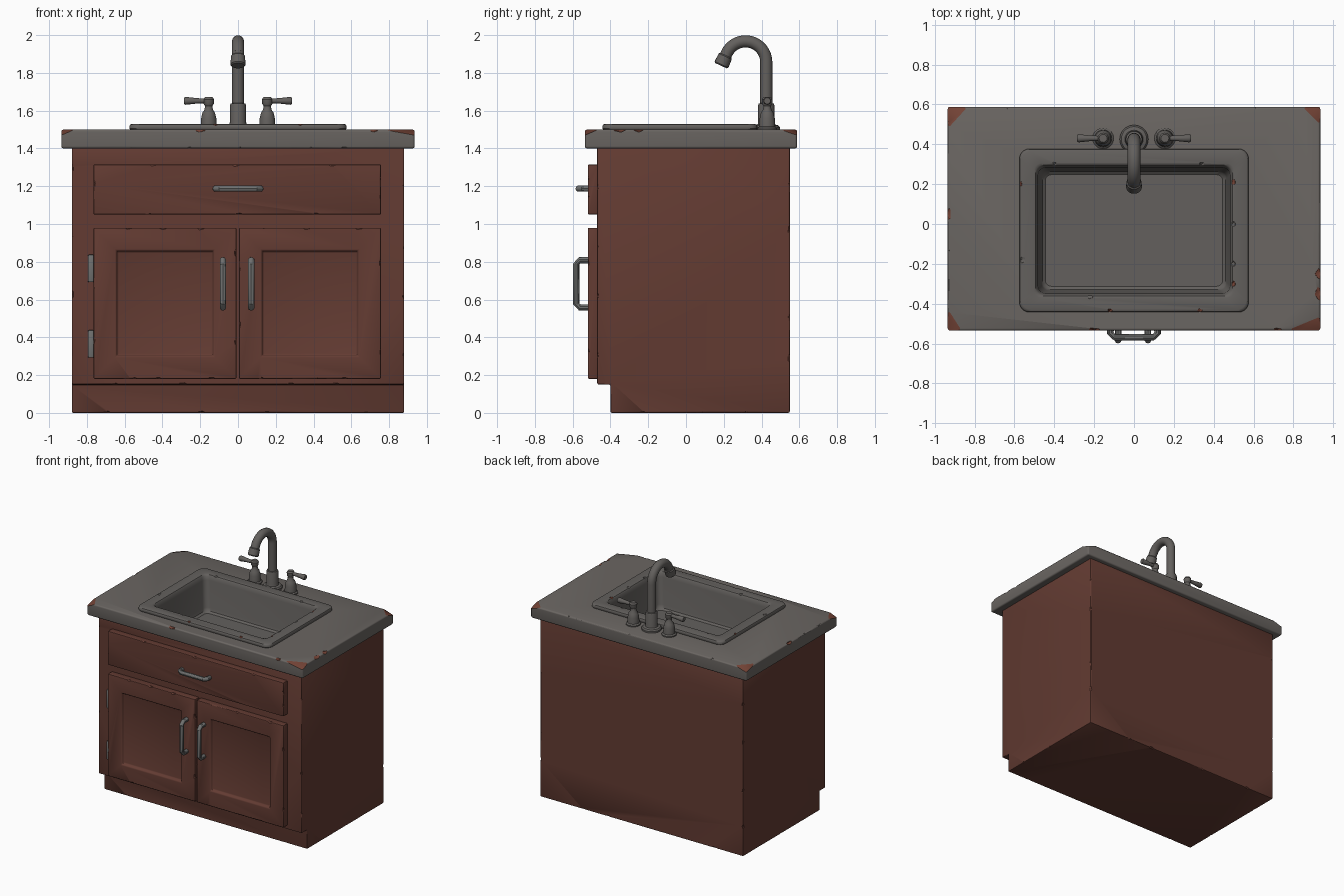
import bpy, bmesh, math, random
from mathutils import Vector, Matrix

if "Cube" in bpy.data.objects:
    bpy.data.objects.remove(bpy.data.objects["Cube"])

random.seed(4)


def material(name, rgb):
    m = bpy.data.materials.new(name)
    m.diffuse_color = (*rgb, 1)
    m.use_nodes = True
    m.node_tree.nodes["Principled BSDF"].inputs["Base Color"].default_value = m.diffuse_color
    return m


WOOD = material("red_brown_wood", (0.125, 0.044, 0.032))
STONE = material("worn_grey_stone", (0.145, 0.132, 0.122))
RUST = material("exposed_rust_brown", (0.170, 0.055, 0.036))
STEEL = material("dull_steel", (0.125, 0.117, 0.110))
PULL = material("blue_grey_metal", (0.160, 0.163, 0.160))


def make(name, bm, mats, bevel=0, segments=2, cutter=None):
    """Turn a bmesh into an object, bevel it, cut the chips and shade it."""
    bmesh.ops.recalc_face_normals(bm, faces=bm.faces[:])
    me = bpy.data.meshes.new(name)
    bm.to_mesh(me)
    bm.free()
    ob = bpy.data.objects.new(name, me)
    bpy.context.collection.objects.link(ob)
    for m in mats:
        me.materials.append(m)
    if bevel:
        b = ob.modifiers.new("soft_edges", 'BEVEL')
        b.width, b.segments, b.limit_method = bevel, segments, 'ANGLE'
    if cutter:
        tool = make(name + "_cutter", cutter, mats)
        tool.hide_render = True
        c = ob.modifiers.new("chips", 'BOOLEAN')
        c.operation, c.solver, c.object = 'DIFFERENCE', 'EXACT', tool
        c.use_self = True
    if ob.modifiers:
        dg = bpy.context.evaluated_depsgraph_get()
        dg.update()
        new = bpy.data.meshes.new_from_object(ob.evaluated_get(dg))
        ob.modifiers.clear()
        ob.data = new
    if cutter:
        bpy.data.objects.remove(tool)
    ob.data.shade_smooth()
    ob.data.set_sharp_from_angle(angle=math.radians(35))
    return ob


def box(bm, x0, x1, y0, y1, z0, z1):
    mat = Matrix.Translation(((x0 + x1) / 2, (y0 + y1) / 2, (z0 + z1) / 2)) \
        @ Matrix.Diagonal((x1 - x0, y1 - y0, z1 - z0, 1))
    return bmesh.ops.create_cube(bm, size=1, matrix=mat)['verts']


def chip(bm, p, size, index=0):
    """A small rough lump used to knock a notch out of an edge."""
    rot = Matrix.Rotation(random.uniform(0, 0.5), 4, Vector((1, 1, 1)))
    mat = Matrix.Translation(p) @ Matrix.Diagonal((*size, 1)) @ rot
    vs = bmesh.ops.create_icosphere(bm, subdivisions=1, radius=1, matrix=mat)['verts']
    for f in {f for v in vs for f in v.link_faces}:
        f.material_index = index


def edge_chips(bm, a, b, out, count):
    """Random notches along the edge a-b, pushed outward along out."""
    a, b, out = Vector(a), Vector(b), Vector(out)
    d = (b - a).normalized()
    for i in range(count):
        p = a.lerp(b, (i + random.uniform(0.25, 0.75)) / count)
        size = [0.013 + 0.016 * abs(c) + random.uniform(0, 0.006) for c in d]
        chip(bm, p + out * 0.005, size)


def corner_chip(bm, x, y, z, a, b, d, e=0.01):
    """A tetrahedron that slices off one upper corner."""
    sx, sy = math.copysign(1, x), math.copysign(1, y)
    k = 1 + e / a + e / b + e / d
    o = Vector((x + sx * e, y + sy * e, z + e))
    vs = [bm.verts.new(o + Vector(q)) for q in
          ((0, 0, 0), (-sx * k * a, 0, 0), (0, -sy * k * b, 0), (0, 0, -k * d))]
    for t in ((0, 1, 2), (0, 1, 3), (0, 2, 3), (1, 2, 3)):
        bm.faces.new([vs[i] for i in t]).material_index = 1


def loft(bm, rings):
    rings = [[bm.verts.new(p) for p in r] for r in rings]
    n = len(rings[0])
    for r, s in zip(rings, rings[1:]):
        for i in range(n):
            bm.faces.new((r[i], r[(i + 1) % n], s[(i + 1) % n], s[i]))
    bm.faces.new(rings[0])
    bm.faces.new(rings[-1])


def tube(bm, pts, radii, axis, n=16):
    """Sweep a circle along a planar path whose plane normal is axis."""
    pts, axis, rings = [Vector(p) for p in pts], Vector(axis), []
    for i, p in enumerate(pts):
        t = (pts[min(i + 1, len(pts) - 1)] - pts[max(i - 1, 0)]).normalized()
        side = axis.cross(t)
        rings.append([p + radii[i] * (math.cos(u) * side + math.sin(u) * axis)
                      for u in (2 * math.pi * k / n for k in range(n))])
    loft(bm, rings)


def lathe(bm, x, y, profile, n=20):
    tube(bm, [(x, y, z) for r, z in profile], [r for r, z in profile], (1, 0, 0), n)


# Cabinet body with the toe kick step, hollowed for the basin
bm = bmesh.new()
side = [(-0.40, 0), (0.55, 0), (0.55, 1.41), (-0.47, 1.41), (-0.47, 0.15), (-0.40, 0.15)]
loft(bm, [[(x, y, z) for y, z in side] for x in (-0.88, 0.88)])
cut = bmesh.new()
box(cut, -0.52, 0.52, -0.39, 0.325, 1.2, 1.5)
for s in (-1, 1):
    edge_chips(cut, (s * 0.88, -0.47, 0.2), (s * 0.88, -0.47, 1.38), (s, -1, 0), 4)
    edge_chips(cut, (s * 0.88, 0.55, 0.1), (s * 0.88, 0.55, 1.38), (s, 1, 0), 4)
    edge_chips(cut, (s * 0.88, -0.3, 0), (s * 0.88, 0.5, 0), (s, 0, -1), 3)
edge_chips(cut, (-0.8, -0.40, 0), (0.8, -0.40, 0), (0, -1, -1), 4)
edge_chips(cut, (-0.8, -0.47, 0.15), (0.8, -0.47, 0.15), (0, -1, -1), 4)
edge_chips(cut, (-0.8, 0.55, 0), (0.8, 0.55, 0), (0, 1, -1), 4)
make("cabinet_body", bm, [WOOD], 0.008, 2, cut)

# Countertop with basin hole, rusty corners and chipped edges
bm = bmesh.new()
box(bm, -0.935, 0.935, -0.535, 0.588, 1.40, 1.50)
cut = bmesh.new()
box(cut, -0.52, 0.52, -0.39, 0.325, 1.3, 1.6)
for x, y, a, b in ((-0.935, 0.588, 0.10, 0.11), (0.935, 0.588, 0.09, 0.09),
                   (-0.935, -0.535, 0.07, 0.11), (0.935, -0.535, 0.17, 0.07)):
    corner_chip(cut, x, y, 1.50, a, b, 0.03)
for x, y, sx, sy in ((-0.935, 0.05, 0.02, 0.04), (0.935, -0.25, 0.03, 0.03),
                     (0.935, -0.35, 0.03, 0.04), (-0.2, -0.535, 0.04, 0.015),
                     (0.72, -0.535, 0.03, 0.015)):
    chip(cut, (x, y, 1.505), (sx, sy, 0.02), 1)
edge_chips(cut, (-0.8, -0.535, 1.40), (0.8, -0.535, 1.40), (0, -1, -1), 5)
edge_chips(cut, (-0.8, 0.588, 1.50), (0.8, 0.588, 1.50), (0, 1, 1), 3)
edge_chips(cut, (-0.935, -0.35, 1.50), (-0.935, -0.05, 1.50), (-1, 0, 1), 2)
make("countertop", bm, [STONE, RUST], 0.012, 3, cut)

# Sink: rounded rectangles lofted from the underside over the rim to the floor
def rounded(hx, z, r):
    hy, out = hx - 0.165, []
    for k, (sx, sy) in enumerate(((1, 1), (-1, 1), (-1, -1), (1, -1))):
        for j in range(6):
            u = math.pi / 2 * (k + j / 5)
            out.append((sx * (hx - r) + r * math.cos(u),
                        -0.0325 + sy * (hy - r) + r * math.sin(u), z))
    return out


bm = bmesh.new()
loft(bm, [rounded(*s) for s in (
    (0.480, 1.235, 0.04), (0.505, 1.26, 0.05), (0.508, 1.497, 0.05), (0.570, 1.497, 0.05),
    (0.575, 1.505, 0.05), (0.575, 1.518, 0.05), (0.571, 1.526, 0.05), (0.562, 1.530, 0.045),
    (0.503, 1.530, 0.04), (0.494, 1.527, 0.04), (0.488, 1.518, 0.04), (0.482, 1.49, 0.04),
    (0.466, 1.285, 0.04), (0.460, 1.262, 0.04), (0.445, 1.25, 0.03))])
cut = bmesh.new()
for x, y, m in ((0.495, 0.21, 1), (0.495, 0.0, 0), (0.495, -0.2, 0), (0.495, -0.3, 1),
                (-0.575, 0.2, 1), (-0.56, -0.18, 0), (-0.12, -0.44, 1), (0.33, -0.44, 1),
                (-0.22, -0.36, 0), (0.34, 0.295, 0), (-0.4, 0.295, 0)):
    chip(cut, (x, y, 1.534), (0.018, 0.018, 0.014), m)
make("sink_basin", bm, [STEEL, RUST], 0, 0, cut)


# Door and drawer fronts
def front(name, x0, x1, z0, z1, panel):
    bm = bmesh.new()
    box(bm, x0, x1, -0.52, -0.46, z0, z1)
    bm.faces.ensure_lookup_table()
    face = [f for f in bm.faces if f.calc_center_median().y < -0.51]
    if panel:
        bmesh.ops.inset_region(bm, faces=face, thickness=0.12, use_even_offset=True)
        bmesh.ops.inset_region(bm, faces=face, thickness=0.007, depth=-0.022,
                               use_even_offset=True)
    cut = bmesh.new()
    for z, s in ((z0, -1), (z1, 1)):
        edge_chips(cut, (x0 + 0.05, -0.52, z), (x1 - 0.05, -0.52, z), (0, -1, s), 3)
    for x, s in ((x0, -1), (x1, 1)):
        edge_chips(cut, (x, -0.52, z0 + 0.04), (x, -0.52, z1 - 0.04), (s, -1, 0), 2)
    make(name, bm, [WOOD], 0.007, 2, cut)


front("drawer_front", -0.765, 0.757, 1.05, 1.315, False)
front("left_door", -0.765, -0.008, 0.18, 0.98, True)
front("right_door", 0.005, 0.757, 0.18, 0.98, True)


# Pull handles: a bar bent back into the front at both ends
def pull(name, centre, half, along, out_y):
    c, d = Vector(centre), Vector(along)
    path = [(-half, -0.50), (-half, out_y + 0.02), (-half + 0.02, out_y)]
    path += [(-a, y) for a, y in reversed(path)]
    bm = bmesh.new()
    tube(bm, [c + d * a + Vector((0, y, 0)) for a, y in path], [0.017] * 6,
         d.cross(Vector((0, 1, 0))), 10)
    make(name, bm, [PULL])


pull("left_door_handle", (-0.08, 0, 0.683), 0.125, (0, 0, 1), -0.582)
pull("right_door_handle", (0.07, 0, 0.683), 0.125, (0, 0, 1), -0.582)
pull("drawer_handle", (0, 0, 1.187), 0.118, (1, 0, 0), -0.568)

# Hinges beside the left door
for name, z in (("upper_hinge", 0.765), ("lower_hinge", 0.365)):
    bm = bmesh.new()
    box(bm, -0.795, -0.762, -0.495, -0.46, z - 0.073, z + 0.073)
    make(name, bm, [PULL], 0.007)

# Faucet: flange and sleeve, then the gooseneck and its nozzle
FY = 0.425
bm = bmesh.new()
lathe(bm, 0, FY, [(0.072, 1.49), (0.072, 1.512), (0.064, 1.522), (0.046, 1.527),
                  (0.043, 1.54), (0.043, 1.628), (0.040, 1.637), (0.03, 1.64)])
arc = [(0, FY - 0.11 + 0.11 * math.cos(u), 1.857 + 0.11 * math.sin(u))
       for u in (math.radians(155) * k / 16 for k in range(17))]
tube(bm, [(0, FY, 1.6)] + arc, [0.032] * 18, (1, 0, 0), 18)
end, d = Vector(arc[-1]), Vector((0, -0.42, -0.91))
tube(bm, [end + d * t for t in (-0.005, 0.012, 0.018, 0.065, 0.072)],
     [0.031, 0.032, 0.038, 0.040, 0.034], (1, 0, 0), 18)
make("faucet", bm, [STEEL])

# Tap valves with outward levers
for name, s in (("left_tap", -1), ("right_tap", 1)):
    bm = bmesh.new()
    x = s * 0.155
    lathe(bm, x, FY + 0.005, [(0.053, 1.49), (0.053, 1.508), (0.043, 1.516), (0.040, 1.56),
                              (0.033, 1.59), (0.022, 1.605), (0.020, 1.625), (0.027, 1.637),
                              (0.028, 1.66), (0.020, 1.672)])
    tube(bm, [(x + s * t, FY + 0.005, 1.652) for t in (0, 0.03, 0.06, 0.122, 0.130)],
         [0.014, 0.013, 0.014, 0.021, 0.017], (0, 1, 0), 14)
    make(name, bm, [STEEL])
